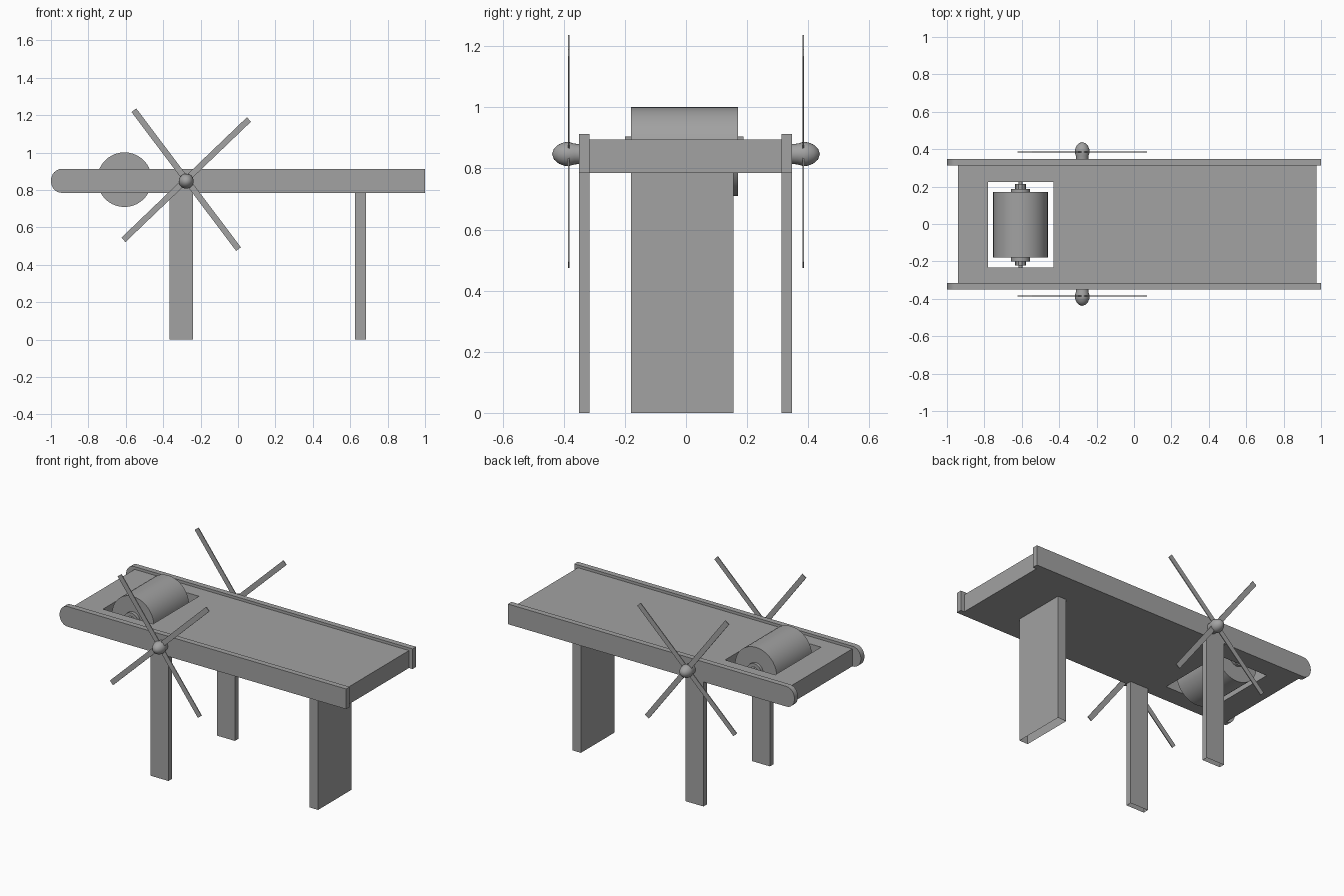
import bpy, bmesh, math
from mathutils import Vector, Matrix

cube = bpy.data.objects.get("Cube")
if cube:
    bpy.data.objects.remove(cube, do_unlink=True)

grey = bpy.data.materials.new("plain_grey")
grey.use_nodes = True
COLOUR = (0.36, 0.36, 0.36, 1)
grey.diffuse_color = COLOUR
grey.node_tree.nodes["Principled BSDF"].inputs["Base Color"].default_value = COLOUR


def finish(name, bm, smooth=False):
    bmesh.ops.recalc_face_normals(bm, faces=bm.faces[:])
    mesh = bpy.data.meshes.new(name)
    bm.to_mesh(mesh)
    bm.free()
    mesh.materials.append(grey)
    obj = bpy.data.objects.new(name, mesh)
    bpy.context.collection.objects.link(obj)
    if smooth:
        bpy.ops.object.select_all(action="DESELECT")
        obj.select_set(True)
        bpy.context.view_layer.objects.active = obj
        bpy.ops.object.shade_smooth_by_angle(angle=math.radians(35))
    return obj


def box(name, x, y, z, open_bottom=False):
    bm = bmesh.new()
    bmesh.ops.create_cube(bm, size=1)
    for v in bm.verts:
        v.co = Vector([(r[0] + r[1]) / 2 + c * (r[1] - r[0]) for c, r in zip(v.co, (x, y, z))])
    if open_bottom:
        low = [f for f in bm.faces if f.calc_center_median().z < z[0] + 0.001]
        bmesh.ops.delete(bm, geom=low, context="FACES_ONLY")
    return finish(name, bm)


def lathe(name, profile, x, z, sides, smooth=True):
    """Revolve (radius, y) points about an axis along y."""
    bm = bmesh.new()
    verts = [bm.verts.new((r, y, 0)) for r, y in profile]
    edges = [bm.edges.new(pair) for pair in zip(verts, verts[1:])]
    bmesh.ops.spin(bm, geom=verts + edges, cent=(0, 0, 0), axis=(0, 1, 0),
                   angle=math.tau, steps=sides, use_duplicate=False)
    bmesh.ops.remove_doubles(bm, verts=bm.verts[:], dist=0.0002)
    bmesh.ops.translate(bm, verts=bm.verts[:], vec=(x, 0, z))
    return finish(name, bm, smooth)


def rod(name, radius, y0, y1, x, z, sides, smooth=True):
    return lathe(name, [(0, y0), (radius, y0), (radius, y1), (0, y1)], x, z, sides, smooth)


BOTTOM, RAIL_TOP, BED_TOP = 0.785, 0.912, 0.895

# Bed with a rectangular opening for the roller
bm = bmesh.new()
xs, ys = (-0.94, -0.78, -0.43, 0.975), (-0.315, -0.232, 0.225, 0.312)
grid = [[bm.verts.new((x, y, BOTTOM)) for y in ys] for x in xs]
for i in range(3):
    for j in range(3):
        if (i, j) != (1, 1):
            bm.faces.new((grid[i][j], grid[i + 1][j], grid[i + 1][j + 1], grid[i][j + 1]))
top = bmesh.ops.extrude_face_region(bm, geom=bm.faces[:], use_keep_orig=True)
bmesh.ops.translate(bm, verts=[g for g in top["geom"] if isinstance(g, bmesh.types.BMVert)],
                    vec=(0, 0, BED_TOP - BOTTOM))
finish("bed", bm)

# Side rails with one rounded end, legs, crank hubs and crossed spokes
mid, half = (BOTTOM + RAIL_TOP) / 2, (RAIL_TOP - BOTTOM) / 2
hub_profile = [(0, 0.34), (0.032, 0.34), (0.034, 0.365), (0.04, 0.385), (0.038, 0.4),
               (0.031, 0.417), (0.018, 0.432), (0, 0.438)]
for side, s, y in (("right", -1, (-0.35, -0.315)), ("left", 1, (0.312, 0.347))):
    bm = bmesh.new()
    outline = [(1, BOTTOM), (1, RAIL_TOP)]
    for k in range(17):
        a = math.pi / 2 + math.pi * k / 16
        outline.append((-0.945 + 0.055 * math.cos(a), mid + half * math.sin(a)))
    face = bm.faces.new([bm.verts.new((px, y[0], pz)) for px, pz in outline])
    ext = bmesh.ops.extrude_face_region(bm, geom=[face], use_keep_orig=True)
    bmesh.ops.translate(bm, verts=[g for g in ext["geom"] if isinstance(g, bmesh.types.BMVert)],
                        vec=(0, y[1] - y[0], 0))
    finish(side + "_rail", bm, True)
    box(side + "_front_leg", (-0.365, -0.24), y, (0, BOTTOM), True)
    lathe(side + "_crank_hub", [(r, s * h) for r, h in hub_profile], -0.277, 0.847, 24)
    for n, angle in enumerate((43.8, 127)):
        bm = bmesh.new()
        turn = Matrix.Rotation(-math.radians(angle), 4, "Y")
        bmesh.ops.create_cube(bm, size=1, matrix=Matrix.Translation((-0.277, s * 0.384, 0.855))
                              @ turn @ Matrix.Diagonal((0.93, 0.005, 0.032, 1)))
        finish(f"{side}_crank_spoke_{n + 1}", bm)

# Wide rear support
box("rear_leg", (0.625, 0.685), (-0.18, 0.155), (0, BOTTOM), True)

# Roller with stepped axle ends
RX, RZ = -0.607, 0.855
rod("roller", 0.146, -0.18, 0.17, RX, RZ, 40)
rod("roller_collar", 0.05, -0.2, 0.188, RX, RZ, 24)
rod("roller_axle", 0.03, -0.223, 0.213, RX, RZ, 10, False)
rod("roller_pin", 0.011, -0.235, 0.225, RX, RZ, 12)
